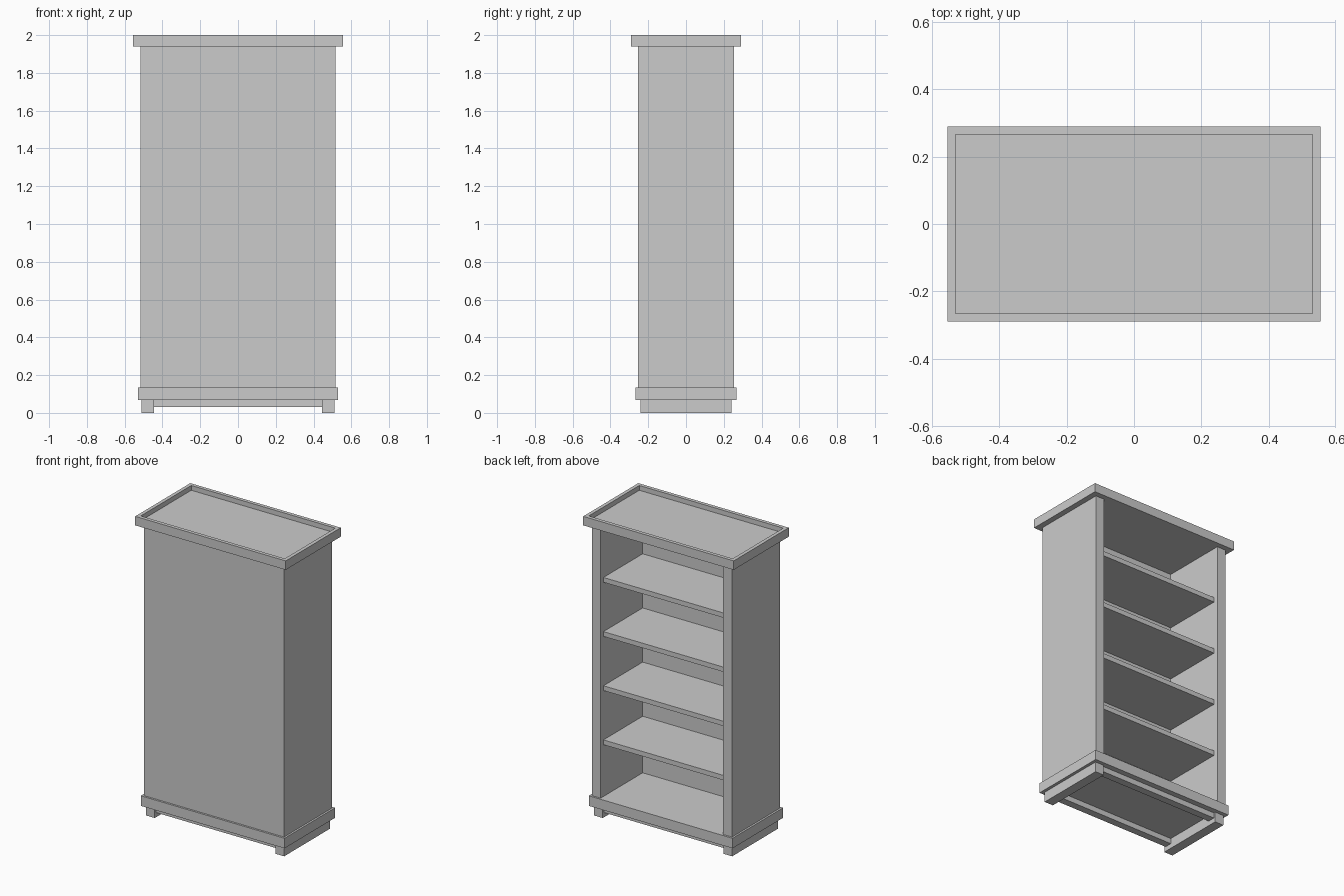
import bpy, bmesh

if "Cube" in bpy.data.objects:
    bpy.data.objects.remove(bpy.data.objects["Cube"])


def box(name, x, y, z):
    """Box from (min, max) ranges on each axis."""
    bm = bmesh.new()
    bmesh.ops.create_cube(bm, size=1)
    for v in bm.verts:
        v.co = [r[0] if c < 0 else r[1] for c, r in zip(v.co, (x, y, z))]
    mesh = bpy.data.meshes.new(name)
    bm.to_mesh(mesh)
    bm.free()
    ob = bpy.data.objects.new(name, mesh)
    bpy.context.collection.objects.link(ob)
    return ob


W, D, T = 0.517, 0.254, 0.065      # half width, half depth, board thickness
Z0, Z1 = 0.135, 1.94               # carcass bottom and top

# Top tray: slab with a sunken panel
top = box("top_tray", (-0.555, 0.555), (-0.29, 0.29), (Z1, 2.0))
bm = bmesh.new()
bm.from_mesh(top.data)
bm.normal_update()
face = max(bm.faces, key=lambda f: f.calc_center_median().z)
bmesh.ops.inset_region(bm, faces=[face], thickness=0.034)
inner = bmesh.ops.extrude_discrete_faces(bm, faces=[face])["faces"][0]
bmesh.ops.translate(bm, verts=inner.verts, vec=(0, 0, -0.032))
bm.to_mesh(top.data)
bm.free()

# Plinth
box("plinth", (-0.53, 0.53), (-0.267, 0.267), (0.068, Z0))

# Closed front panel, and side panels
box("front_panel", (-W + T, W - T), (-D, -D + T), (Z0, Z1))
for side, s in (("left", -1), ("right", 1)):
    box(side + "_side_panel", sorted((s * W, s * (W - T))), (-D, D), (Z0, Z1))
    # Full-depth runner foot
    box(side + "_runner_foot", sorted((s * 0.51, s * 0.445)), (-0.242, 0.242), (0, 0.068))

# Rails between the feet
for name, s in (("front", -1), ("back", 1)):
    box(name + "_rail", (-0.445, 0.445), sorted((s * 0.23, s * 0.18)), (0.032, 0.068))

# Four evenly spaced shelves, set back from the open side
for i in range(1, 5):
    z = Z0 + (Z1 - Z0) * i / 5
    box(f"shelf_{i}", (-W + T, W - T), (-D + T, D - 0.03), (z - 0.016, z + 0.016))
